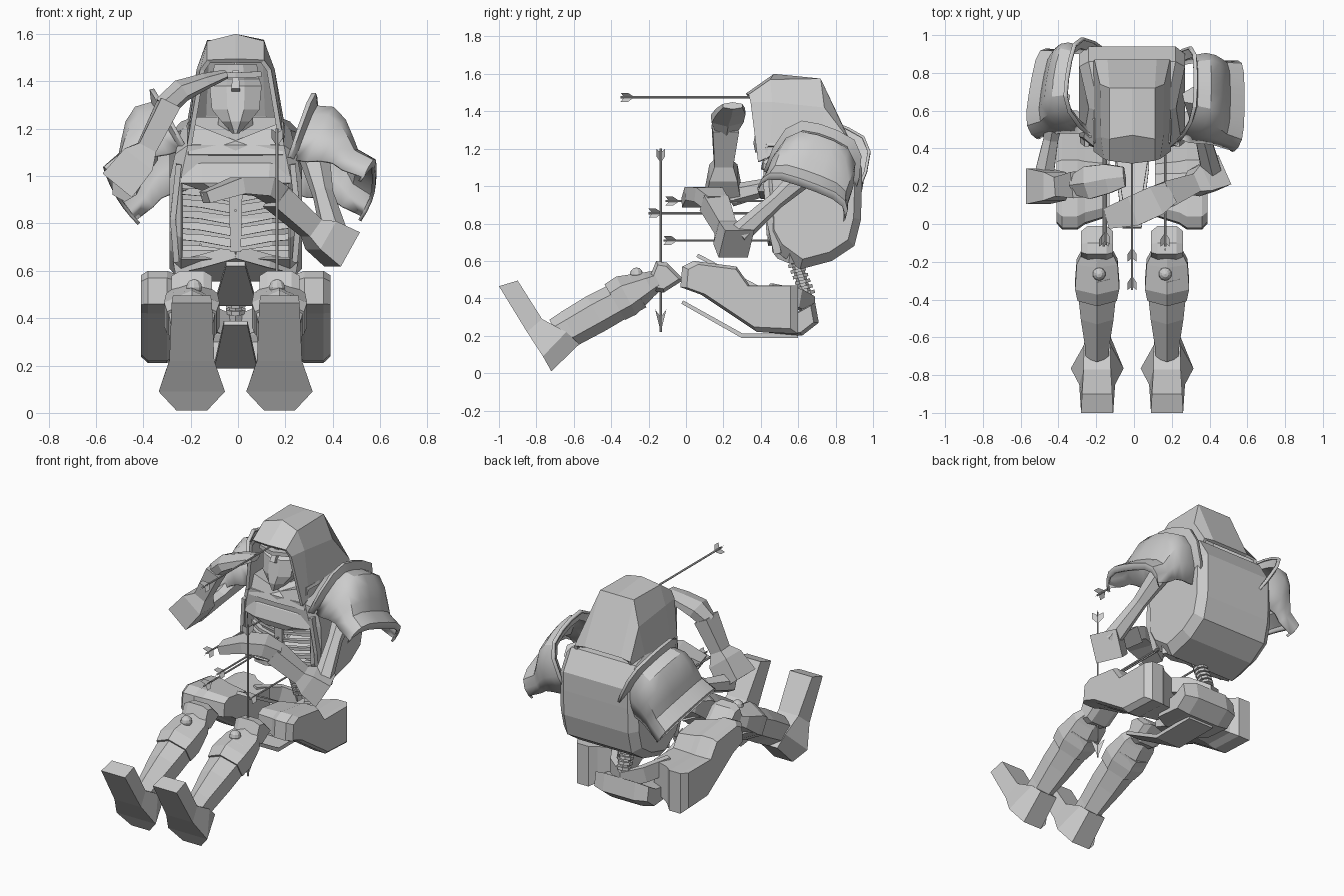
import bpy, bmesh, math
from mathutils import Vector, Matrix

old = bpy.data.objects.get("Cube")
if old:
    bpy.data.objects.remove(old, do_unlink=True)

grey = bpy.data.materials.new("stone_grey")
grey.use_nodes = True
tone = (0.6, 0.6, 0.6, 1)
grey.diffuse_color = tone
for node in grey.node_tree.nodes:
    if node.type == "BSDF_PRINCIPLED":
        node.inputs["Base Color"].default_value = tone

SIDES = (("left", 1), ("right", -1))
CX = -0.01  # the body sits slightly off centre


def build(name, verts, faces, thick=0, smooth=False):
    mesh = bpy.data.meshes.new(name)
    mesh.from_pydata([tuple(v) for v in verts], [], faces)
    bm = bmesh.new()
    bm.from_mesh(mesh)
    bmesh.ops.recalc_face_normals(bm, faces=bm.faces)
    bm.to_mesh(mesh)
    bm.free()
    mesh.materials.append(grey)
    obj = bpy.data.objects.new(name, mesh)
    bpy.context.collection.objects.link(obj)
    if thick:
        mod = obj.modifiers.new("thickness", "SOLIDIFY")
        mod.thickness = thick
        mod.offset = -1
    if smooth:
        for other in bpy.context.selected_objects:
            other.select_set(False)
        obj.select_set(True)
        bpy.context.view_layer.objects.active = obj
        bpy.ops.object.shade_smooth_by_angle(angle=math.radians(35))
    return obj


def loft(name, rings, closed=True, caps=True, **style):
    """Skin a row of equal rings; open rings make a shell."""
    n = len(rings[0])
    verts = [p for ring in rings for p in ring]
    faces = []
    for r in range(len(rings) - 1):
        for i in range(n if closed else n - 1):
            j = (i + 1) % n
            faces.append((r * n + i, r * n + j, r * n + n + j, r * n + n + i))
    if caps:
        last = (len(rings) - 1) * n
        faces += [tuple(range(n)), tuple(range(last, last + n))]
    return build(name, verts, faces, **style)


def tube(name, path, sizes, sides=6, up=(0, 0, 1)):
    """Faceted limb along a path, with half width and half height per point."""
    pts = [Vector(p) for p in path]
    rings = []
    for k, (p, (w, h)) in enumerate(zip(pts, sizes)):
        t = (pts[min(k + 1, len(pts) - 1)] - pts[max(k - 1, 0)]).normalized()
        across = t.cross(Vector(up)).normalized()
        over = across.cross(t)
        grow = math.sqrt(2) if sides == 4 else 1
        turns = [math.tau * (i + 0.5) / sides for i in range(sides)]
        rings.append([p + grow * (across * w * math.cos(a) + over * h * math.sin(a)) for a in turns])
    return loft(name, rings)


def slices(name, profile, stations, **style):
    """Sweep a (y, z) profile across x with a scale at each station."""
    cy = sum(p[0] for p in profile) / len(profile)
    cz = sum(p[1] for p in profile) / len(profile)
    rings = [[(x, cy + (y - cy) * s, cz + (z - cz) * s) for y, z in profile] for x, s in stations]
    return loft(name, rings, **style)


# Boots, shins, knees and thighs (foot rows: sole y z, top y z, sole and top half widths)
foot = [(-1.0, .465, -.9, .495, .085, .08), (-.85, .22, -.77, .29, .095, .072),
        (-.765, .09, -.64, .22, .14, .07), (-.72, .01, -.57, .155, .065, .06)]
thigh = [(-.03, .46), (-.02, .57), (.04, .6), (.27, .57), (.34, .47), (.6, .47), (.6, .21), (.38, .22), (.08, .42)]
for side, s in SIDES:
    x = CX + s * .185
    loft(side + "_foot", [[(x - w, a, b), (x + w, a, b), (x + v, c, d), (x - v, c, d)]
                          for a, b, c, d, w, v in foot])
    tube(side + "_shin", [(x, -.69, .205), (x, -.62, .24), (x, -.48, .32), (x, -.36, .385), (x, -.26, .44)],
         [(.07, .09), (.075, .1), (.1, .105), (.115, .1), (.115, .1)])
    tube(side + "_shin_cuff", [(x, -.38, .38), (x, -.32, .415), (x, -.2, .475), (x, -.14, .505)],
         [(.12, .11), (.135, .115), (.125, .07), (.09, .05)])
    slices(side + "_knee", [(-.22, .45), (-.16, .6), (-.1, .59), (-.01, .5), (-.12, .43)],
           [(x - .085, .75), (x - .05, 1), (x + .05, 1), (x + .085, .75)])
    bpy.ops.mesh.primitive_uv_sphere_add(segments=10, ring_count=6, radius=.035, location=(x - s * .01, -.265, .53))
    cap = bpy.context.object
    cap.name = side + "_kneecap"
    cap.data.materials.append(grey)
    slices(side + "_thigh", thigh, [(CX + s * q, f) for q, f in ((.12, .75), (.25, .9), (.29, 1), (.37, 1), (.4, .88))])

# Pelvis, spine and hanging cloth
slices("pelvis", [(.4, .22), (.42, .3), (.6, .33), (.69, .38), (.71, .27), (.62, .2)],
       [(-.2, .8), (-.12, 1), (.1, 1), (.18, .8)])
tube("hip_band", [(-.2, .45, .43), (-.12, .6, .4), (CX, .67, .36), (.1, .6, .4), (.18, .45, .43)],
     [(.02, .05)] * 5, 4)
for i in range(8):
    z = .42 + .03 * i
    y = .65 - .012 * i
    tube("spine_ring", [(CX, y, z), (CX, y - .004, z + .018)], [(.045, .045)] * 2, 8, (0, 1, 0))
tube("spine_core", [(CX, .66, .36), (CX, .57, .66)], [(.03, .03)] * 2, 6, (0, 1, 0))
tube("front_cloth", [(CX, .06, .63), (CX, .38, .46)], [(.04, .01), (.09, .01)], 4)
tube("lower_cloth", [(CX, -.02, .38), (CX, .3, .2), (CX, .6, .2)], [(.05, .01), (.09, .012), (.09, .012)], 4)

# Barrel torso, open at the front and narrowing toward the shoulders
body = [(.42, 1.0), (.43, .74), (.48, .65), (.61, .555), (.78, .6), (.9, .68), (.935, .82),
        (.94, .98), (.94, 1.1), (.86, 1.23), (.6, 1.25), (.41, 1.13)]
spread = [(CX - .28, .84), (CX - .23, 1), (CX + .23, 1), (CX + .28, .84)]
shell = slices("torso_shell", body, spread, thick=.012)
bm = bmesh.new()
bm.from_mesh(shell.data)
hole = [f for f in bm.faces if abs(f.normal.x) < .2 and f.calc_center_median().y < .47
        and f.calc_center_median().z < 1.02]
bmesh.ops.delete(bm, geom=hole, context="FACES")
for v in bm.verts:
    if v.co.z > 1 and v.co.y < .8:
        v.co.x *= 1 - (v.co.z - 1) * .9
bm.to_mesh(shell.data)
bm.free()

# Rib cage and waist band
tube("sternum", [(CX, .45, .68), (CX, .43, .98)], [(.022, .012), (.03, .012)], 4, (0, 1, 0))
for side, s in SIDES:
    for i in range(6):
        z = .7 + .048 * i
        tube(side + "_rib", [(CX + s * .24, .52, z + .02), (CX + s * .15, .46, z + .015), (CX, .45, z - .01)],
             [(.016, .013), (.014, .01), (.012, .007)], 4)
    tube(side + "_waist_band", [(CX + s * .25, .57, .615), (CX + s * .14, .51, .64), (CX, .48, .68)],
         [(.02, .028)] * 3, 4)
    tube(side + "_torso_rim", [(CX + s * .25, .49, .64), (CX + s * .265, .45, .82), (CX + s * .24, .43, 1.05)],
         [(.012, .02)] * 3, 4, (0, 1, 0))
    # Collar plates rising from the breastbone to the shoulders
    build(side + "_collar", [(CX, .4, 1.09), (CX, .44, 1.15), (CX + s * .2, .43, 1.23), (CX + s * .2, .41, 1.09),
                             (CX + s * .2, .56, 1.23), (CX, .56, 1.12)],
          [(0, 1, 2, 3), (1, 5, 4, 2)], thick=.02)

# Breastplate
chest = [(1.08, .44, .22), (1.05, .41, .24), (.97, .385, .23), (.93, .4, .12)]
loft("breastplate", [[(CX - w, y + .03, z), (CX - w * .6, y, z), (CX + w * .6, y, z),
                      (CX + w, y + .03, z), (CX + w, .5, z), (CX - w, .5, z)] for z, y, w in chest])

# Head in the hood
levels = [(1.47, .45, .09), (1.41, .45, .1), (1.38, .39, .11), (1.28, .37, .1), (1.23, .36, .06), (1.18, .37, .015)]
loft("face", [[(CX - w, .6, z), (CX - w, y + .04, z), (CX - w * .35, y, z), (CX + w * .35, y, z),
               (CX + w, y + .04, z), (CX + w, .6, z)] for z, y, w in levels])
tube("brow", [(CX - .1, .42, 1.43), (CX, .39, 1.425), (CX + .1, .42, 1.43)], [(.03, .012)] * 3, 4)
tube("nose", [(CX, .42, 1.44), (CX, .38, 1.36)], [(.012, .015), (.018, .02)], 4, (0, 1, 0))
tube("neck", [(CX, .6, 1.05), (CX, .56, 1.35)], [(.08, .08)] * 2, 8, (0, 1, 0))
arches = [((.205, .385, 1.13), (.15, .345, 1.45), (.12, .335, 1.49), (.32, 1.495)),
          ((.205, .45, 1.16), (.165, .46, 1.45), (.12, .45, 1.57), (.47, 1.6)),
          ((.21, .72, 1.2), (.17, .74, 1.42), (.12, .72, 1.575), (.72, 1.575)),
          ((.205, .86, 1.22), (.2, .87, 1.25), (.13, .87, 1.26), (.87, 1.26))]
rings = []
for *flank, (y, z) in arches:
    rings.append([(CX - a, b, c) for a, b, c in flank] + [(CX, y, z)]
                 + [(CX + a, b, c) for a, b, c in reversed(flank)])
loft("hood", rings, closed=False, caps=False, thick=.02)

# Domed shoulder guards: arches from the raised inner flange to the flared outer rim
# each row: half length, foot x, foot z, crown x, crown z
dome = [(.25, .21, -.09, .315, .25), (.25, .225, -.09, .335, .25), (.21, .24, -.09, .34, .2),
        (.23, .29, -.1, .41, .19), (.235, .35, -.1, .46, .13), (.235, .4, -.11, .49, .05),
        (.235, .44, -.14, .51, -.01), (.25, .53, -.18, .585, -.06), (.245, .52, -.2, .58, -.1)]
arch = [(-1, 0), (-.98, .4), (-.86, .75), (-.6, .95), (-.2, 1)]
arch += [(-a, u) for a, u in reversed(arch)]
for side, s, hub, roll, lean, yaw in (("left", 1, (.38, .68, 1.08), -20, 0, 0),
                                      ("right", -1, (-.36, .735, 1.09), -20, -13, -10)):
    turn = Matrix.Identity(3)
    for angle, axis in ((yaw, "Z"), (roll, "X"), (lean, "Y")):
        turn = turn @ Matrix.Rotation(math.radians(angle), 3, axis)
    loft(side + "_shoulder_guard",
         [[Vector(hub) + turn @ Vector((s * (fx + (tx - fx) * u - .38), a * w, fz + (tz - fz) * u)) for a, u in arch]
          for w, fx, fz, tx, tz in dome], closed=False, caps=False, thick=.015, smooth=True)

# Arms: one raised to the brow, one across the belly
tube("right_upper_arm", [(-.4, .68, 1.1), (-.44, .45, 1.0), (-.48, .24, .95)], [(.07, .07), (.045, .045), (.06, .06)])
tube("right_forearm", [(-.51, .2, .96), (-.42, .2, 1.07), (-.385, .2, 1.12), (-.29, .21, 1.31)],
     [(.095, .08), (.075, .075), (.05, .04), (.07, .045)], 4)
tube("right_hand", [(-.31, .21, 1.29), (-.24, .22, 1.36), (-.14, .24, 1.4), (-.05, .25, 1.43)],
     [(.06, .05), (.1, .05), (.09, .035), (.06, .02)])
tube("left_upper_arm", [(.32, .68, 1.1), (.36, .48, .92), (.41, .28, .74)], [(.07, .07), (.045, .045), (.06, .06)])
tube("left_forearm", [(.44, .27, .69), (.35, .23, .75), (.31, .21, .78), (.16, .15, .91)],
     [(.085, .085), (.075, .07), (.05, .045), (.07, .05)], 4)
tube("left_hand", [(.18, .16, .91), (.11, .12, .955), (0, .07, .96), (-.14, .03, .91)],
     [(.06, .04), (.08, .04), (.08, .035), (.055, .025)], 4)


# Arrows with crossed fletching and barbed points
def arrow(name, tail, tip):
    tail, tip = Vector(tail), Vector(tip)
    t = (tip - tail).normalized()
    u = t.orthogonal().normalized()
    tube(name + "_shaft", [tail, tip], [(.006, .006)] * 2, 6, u)
    vane = [(.02, 0), (0, .034), (.04, .034), (.075, 0), (.04, -.034), (0, -.034)]
    barb = [(0, 0), (-.12, .042), (-.08, 0), (-.12, -.042)]
    for part, start, shape in (("_vane", tail, vane), ("_barb", tip, barb)):
        for direction in (u, t.cross(u)):
            build(name + part, [start + t * a + direction * b for a, b in shape], [tuple(range(len(shape)))])


arrow("brow_arrow", (CX, -.35, 1.475), (CX, .5, 1.475))
arrow("belly_arrow", (CX, -.2, .855), (CX, .6, .855))
arrow("right_rib_arrow", (-.16, -.12, .71), (-.16, .6, .71))
arrow("left_rib_arrow", (.165, -.12, .71), (.165, .6, .71))
arrow("chest_arrow", (-.15, -.11, .92), (-.15, .6, .92))
arrow("knee_arrow", (.165, -.135, 1.2), (.165, -.135, .22))
